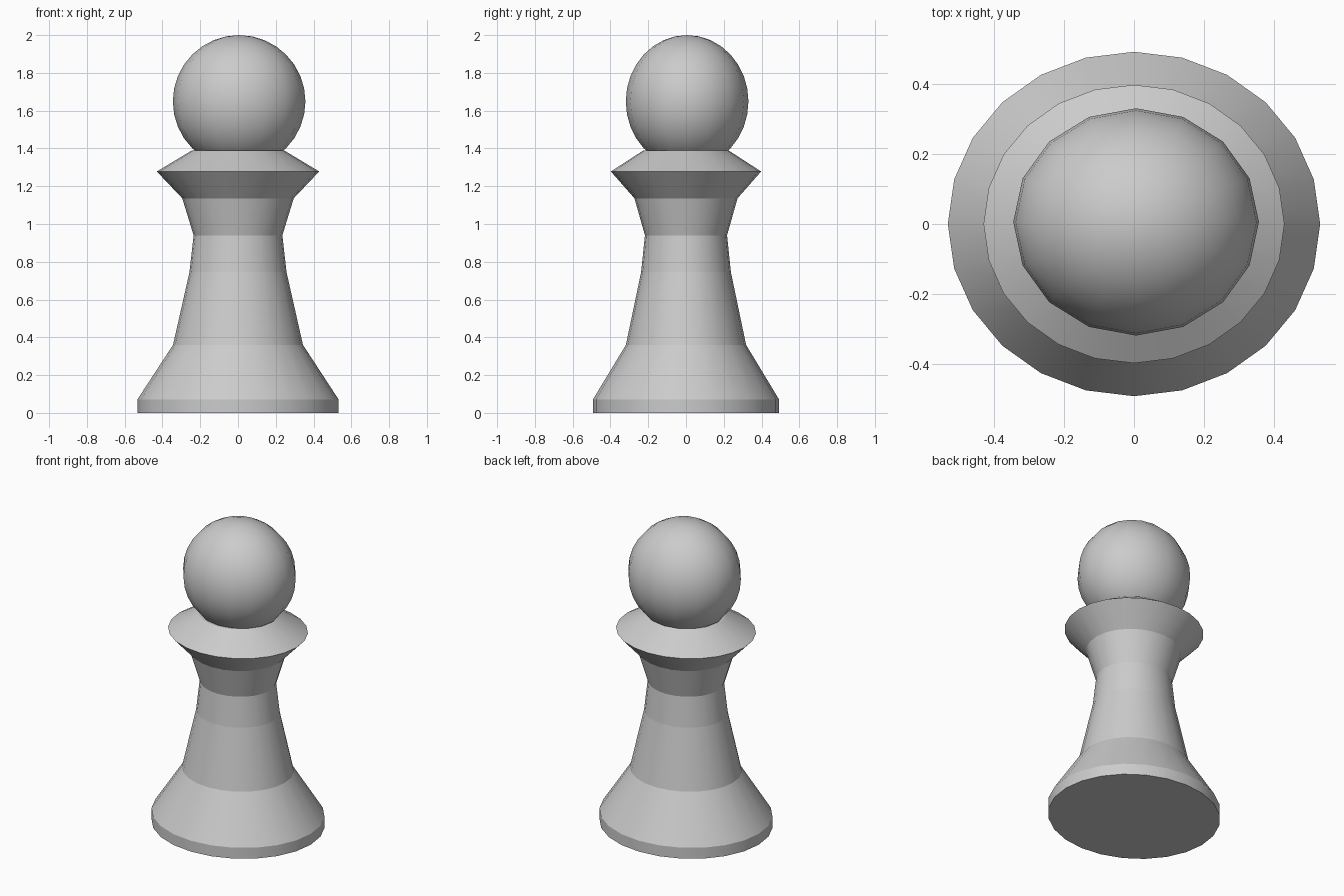
import bpy, bmesh
from math import cos, sin, pi

if "Cube" in bpy.data.objects:
    bpy.data.objects.remove(bpy.data.objects["Cube"])

SIDES = 24
Y_SQUASH = 0.925  # the whole piece is slightly oval


def lathe(name, profile):
    """Turn a (radius, z) profile into a closed oval solid with crisp rings."""
    bm = bmesh.new()
    rings = []
    for r, z in profile:
        rings.append([bm.verts.new((r * cos(2 * pi * i / SIDES),
                                    r * Y_SQUASH * sin(2 * pi * i / SIDES), z))
                      for i in range(SIDES)])
    for low, high in zip(rings, rings[1:]):
        for i in range(SIDES):
            j = (i + 1) % SIDES
            bm.faces.new((low[i], low[j], high[j], high[i])).smooth = True
    bm.faces.new(rings[0][::-1])
    bm.faces.new(rings[-1])
    # keep every horizontal ring sharp, smooth around the piece
    for e in bm.edges:
        if abs(e.verts[0].co.z - e.verts[1].co.z) < 1e-5:
            e.smooth = False
    mesh = bpy.data.meshes.new(name)
    bm.to_mesh(mesh)
    bm.free()
    obj = bpy.data.objects.new(name, mesh)
    bpy.context.collection.objects.link(obj)
    return obj


# Foot, tapering stem and flared collar
lathe("body", [(0.532, 0.0), (0.532, 0.072), (0.344, 0.36), (0.257, 0.745),
               (0.235, 0.94), (0.295, 1.136), (0.43, 1.278), (0.243, 1.39)])

# Ball on top
bpy.ops.mesh.primitive_uv_sphere_add(segments=16, ring_count=16, radius=0.351,
                                     location=(0.006, 0.006, 1.649))
head = bpy.context.object
head.name = "ball_head"
head.scale.y = Y_SQUASH
bpy.ops.object.shade_smooth()
